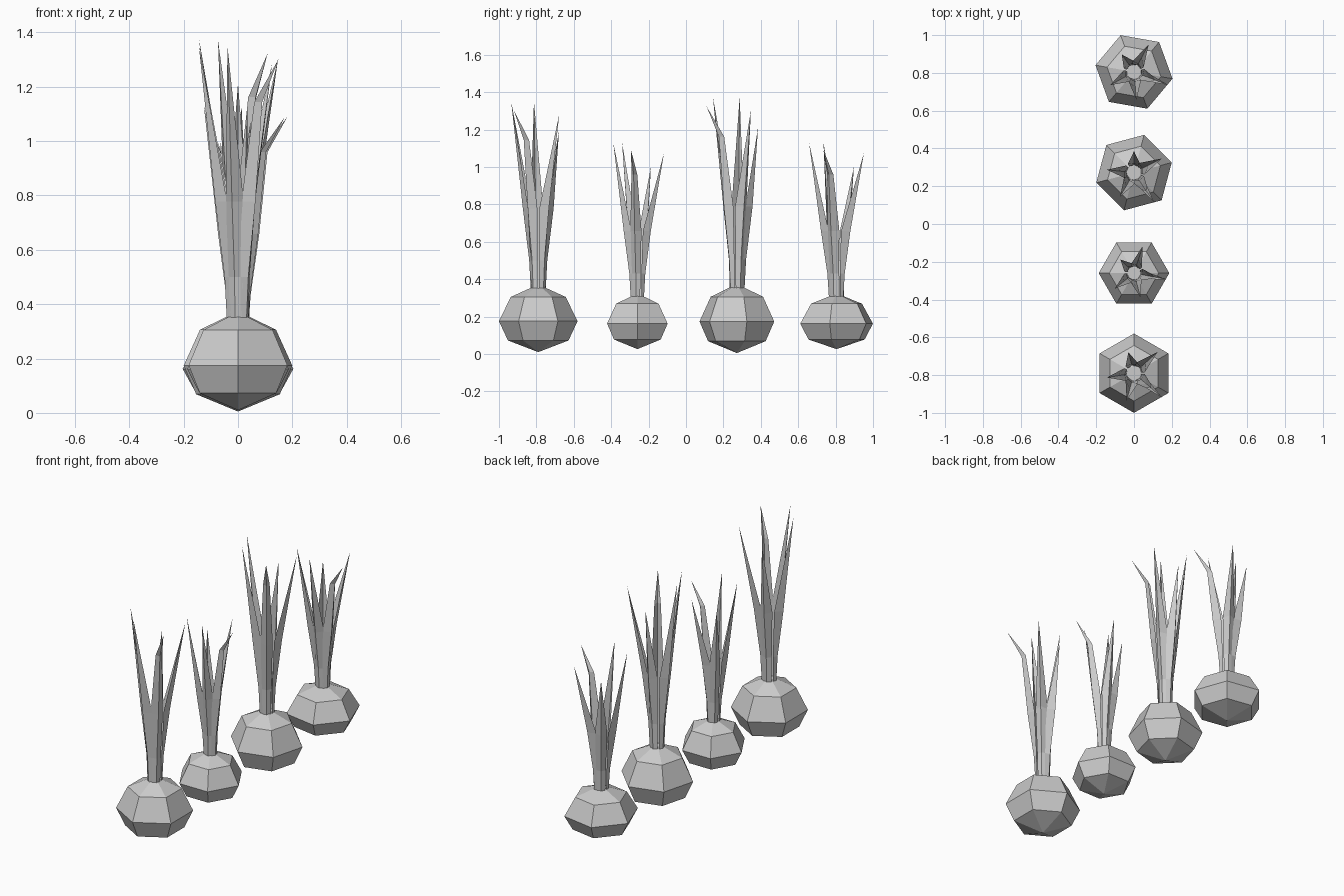
import bpy
import bmesh
from math import radians, cos, sin
from mathutils import Matrix, Vector

cube = bpy.data.objects.get("Cube")
if cube:
    bpy.data.objects.remove(cube, do_unlink=True)

# Single plain grey material
grey = bpy.data.materials.new("plain_grey")
grey.use_nodes = True
grey.diffuse_color = (0.6, 0.6, 0.6, 1)
grey.node_tree.nodes["Principled BSDF"].inputs["Base Color"].default_value = (0.6, 0.6, 0.6, 1)

SIDES = 6
# Bulb profile: radius, height
BULB = [(0.162, 0.068), (0.21, 0.172), (0.147, 0.303), (0.04, 0.352)]
# Leaves: direction in degrees, tip radius, tip height, bent outward
LEAVES = [(159, 0.146, 1.36, False), (225, 0.15, 1.36, False),
          (289, 0.198, 1.31, True), (12, 0.168, 1.29, False),
          (75, 0.115, 1.2, False)]


def polar(radius, angle, z):
    return Vector((radius * cos(angle), radius * sin(angle), z))


def finish(name, bm, matrix):
    bm.transform(matrix)
    mesh = bpy.data.meshes.new(name)
    bm.to_mesh(mesh)
    bm.free()
    mesh.materials.append(grey)
    bpy.context.collection.objects.link(bpy.data.objects.new(name, mesh))


def make_bulb(name, matrix):
    bm = bmesh.new()
    rings = [[bm.verts.new(polar(r, radians(60 * i), z)) for i in range(SIDES)]
             for r, z in BULB]
    bottom = bm.verts.new((0, 0, 0.005))
    for i in range(SIDES):
        j = (i + 1) % SIDES
        bm.faces.new((bottom, rings[0][j], rings[0][i]))
        for low, high in zip(rings, rings[1:]):
            bm.faces.new((low[i], low[j], high[j], high[i]))
    bm.faces.new(rings[-1])
    finish(name, bm, matrix)


def make_leaf(name, matrix, direction, tip_radius, tip_height, bent):
    # Folded blade: an outer keel with an edge on each side
    rows = [(0.35, 0.042, 0.032, 0.023), (0.5, 0.05, 0.034, 0.026),
            (0.78, 0.085, 0.046, 0.034)]
    if bent:
        rows.append((1.15, 0.118, 0.095, 0.018))
    bm = bmesh.new()
    lines = [[bm.verts.new((edge, -half, z)), bm.verts.new((keel, 0, z)),
              bm.verts.new((edge, half, z))] for z, keel, edge, half in rows]
    tip = bm.verts.new((tip_radius, 0, tip_height))
    for k in range(2):
        for low, high in zip(lines, lines[1:]):
            bm.faces.new((low[k], low[k + 1], high[k + 1], high[k]))
        bm.faces.new((lines[-1][k], lines[-1][k + 1], tip))
    finish(name, bm, matrix @ Matrix.Rotation(radians(direction), 4, "Z"))


# Plants in a row: y, base height, rotation, width scale, height scale
PLANTS = [(-0.79, 0.005, 30, 1, 0.99), (-0.26, 0.022, 60, 0.89, 0.815),
          (0.272, 0, 15, 0.985, 1.01), (0.805, 0.022, 50, 0.985, 0.815)]
for n, (y, base, turn, width, height) in enumerate(PLANTS, 1):
    place = (Matrix.Translation((0, y, base)) @ Matrix.Diagonal((width, width, height, 1))
             @ Matrix.Rotation(radians(turn), 4, "Z"))
    make_bulb(f"bulb_{n}", place)
    for k, leaf in enumerate(LEAVES, 1):
        make_leaf(f"leaf_{n}_{k}", place, *leaf)
